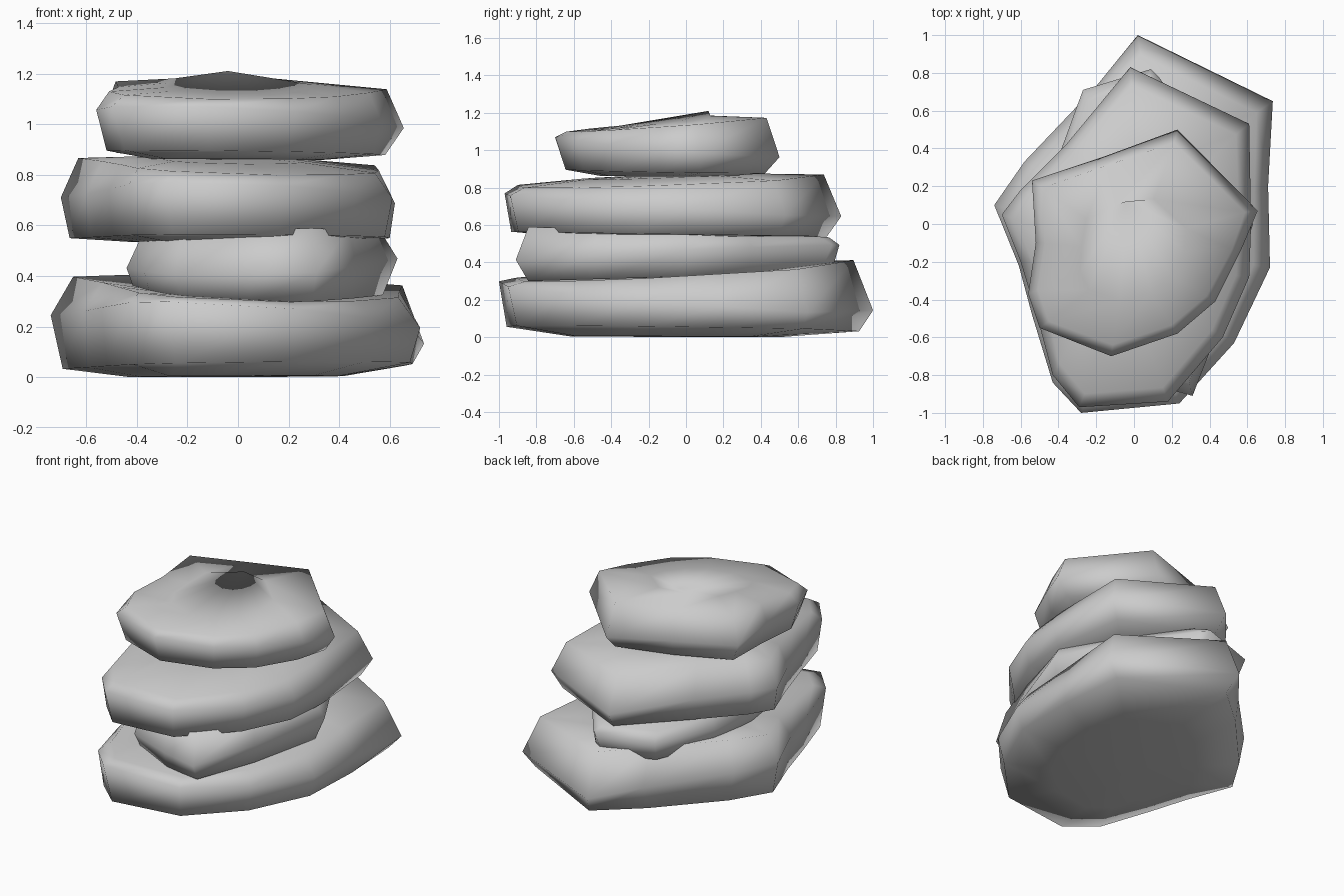
import bpy, bmesh, math
from mathutils import Vector


def stone(name, outline, low, mid, top, floor_z, inner, crown, inset_low, inset_top):
    """Loft a worn flat stone. low/mid/top/inner are tilted planes (z, slope x, slope y)."""
    pts = [Vector(p) for p in outline]
    n = len(pts)
    c = sum(pts, Vector((0, 0))) / n
    bm = bmesh.new()

    def ring(plane, inset=0.0, scale=1.0, soften=0.0):
        verts = []
        for i, p in enumerate(pts):
            # rims are rounder than the widest outline
            p = p.lerp((pts[i - 1] + pts[(i + 1) % n]) / 2, soften)
            d = p - c
            q = c + d.normalized() * (d.length - inset) * scale
            verts.append(bm.verts.new((q.x, q.y, plane[0] + plane[1] * q.x + plane[2] * q.y)))
        return verts

    inner_low = (floor_z, low[1] * 0.3, low[2] * 0.3)
    rings = [ring(inner_low, 0, 0.6, 0.3), ring(low, inset_low, 1, 0.16), ring(mid),
             ring(top, inset_top, 1, 0.08), ring(inner, 0, 0.5, 0.3)]
    for a, b in zip(rings, rings[1:]):
        for i in range(n):
            j = (i + 1) % n
            bm.faces.new((a[i], a[j], b[j], b[i]))
    # close bottom and crown with fans
    for r, co, flip in ((rings[0], (c.x, c.y, floor_z), True), (rings[-1], crown, False)):
        v = bm.verts.new(co)
        for i in range(n):
            j = (i + 1) % n
            bm.faces.new((r[j], r[i], v) if flip else (r[i], r[j], v))
    bmesh.ops.recalc_face_normals(bm, faces=bm.faces)
    me = bpy.data.meshes.new(name)
    bm.to_mesh(me)
    bm.free()
    for f in me.polygons:
        f.use_smooth = True
    ob = bpy.data.objects.new(name, me)
    bpy.context.collection.objects.link(ob)
    return ob


# Bottom stone, the largest
stone("base_stone",
      [(0.02, 1.0), (-0.20, 0.73), (-0.58, 0.33), (-0.74, 0.10), (-0.61, -0.22),
       (-0.54, -0.48), (-0.43, -0.84), (-0.28, -1.0), (0.24, -0.95),
       (0.53, -0.63), (0.72, -0.23), (0.71, 0.20), (0.735, 0.65)],
      (0.045, 0.015, -0.015), (0.215, -0.05, -0.07), (0.36, -0.05, 0.06),
      0.003, (0.34, -0.05, 0.05), (0, 0, 0.33), 0.025, 0.08)

# Small spacer stone
stone("second_stone",
      [(0.09, 0.82), (-0.27, 0.71), (-0.42, 0.30), (-0.44, -0.10), (-0.37, -0.45),
       (-0.25, -0.72), (0.05, -0.84), (0.31, -0.91), (0.47, -0.50),
       (0.63, 0.0), (0.44, 0.35), (0.13, 0.78)],
      (0.325, 0, 0.03), (0.45, 0.03, 0.05), (0.555, 0.03, -0.03),
      0.32, (0.56, 0, 0), (0.05, 0, 0.56), 0.03, 0.05)

# Third stone, echoing the base outline
stone("third_stone",
      [(-0.02, 0.83), (-0.36, 0.42), (-0.60, 0.18), (-0.70, 0.05), (-0.60, -0.20),
       (-0.51, -0.50), (-0.43, -0.80), (-0.29, -0.97), (0.18, -0.94),
       (0.47, -0.60), (0.61, -0.28), (0.62, 0.0), (0.61, 0.53)],
      (0.55, 0, -0.015), (0.70, -0.02, -0.065), (0.84, -0.04, 0.04),
      0.535, (0.865, -0.03, 0.04), (0, 0, 0.875), 0.02, 0.065)

# Top stone, crown leaning to the back
stone("top_stone",
      [(0.23, 0.50), (-0.15, 0.36), (-0.54, 0.23), (-0.52, -0.10), (-0.56, -0.37),
       (-0.50, -0.55), (-0.12, -0.70), (0.23, -0.58), (0.43, -0.41),
       (0.57, -0.13), (0.655, 0.07)],
      (0.885, -0.01, -0.015), (1.01, -0.03, -0.08), (1.145, -0.02, 0.075),
      0.86, (1.17, -0.03, 0.13), (-0.04, 0.12, 1.21), 0.035, 0.05)
